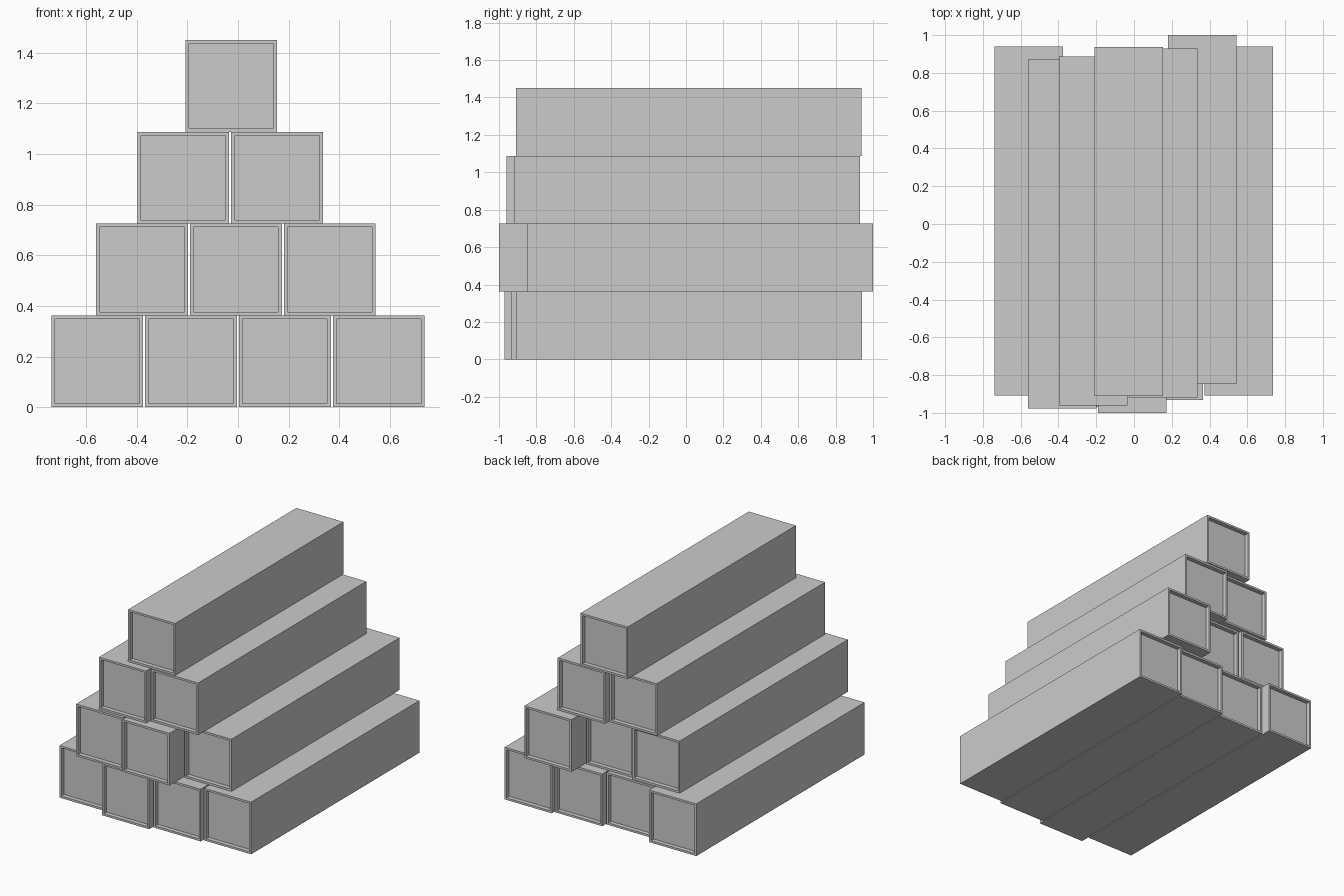
import bpy, bmesh

if "Cube" in bpy.data.objects:
    bpy.data.objects.remove(bpy.data.objects["Cube"])

SIDE = 0.3625      # square section of each beam
LENGTH = 1.848     # length along y
RIM = 0.02         # rim width around the recessed ends
DEPTH = 0.03       # depth of the end recess


def beam(name, x, z, front):
    """Square beam with a shallow recessed panel in both ends."""
    bm = bmesh.new()
    bmesh.ops.create_cube(bm, size=1)
    bmesh.ops.scale(bm, vec=(SIDE, LENGTH, SIDE), verts=bm.verts)
    bmesh.ops.translate(bm, vec=(x, front + LENGTH / 2, z + SIDE / 2), verts=bm.verts)
    bm.normal_update()
    ends = [f for f in bm.faces if abs(f.normal.y) > 0.9]
    for face in ends:
        inward = -face.normal.copy()
        bmesh.ops.inset_individual(bm, faces=[face], thickness=RIM)
        # second zero-width inset gives the recess its straight walls
        out = bmesh.ops.extrude_discrete_faces(bm, faces=[face])["faces"]
        bmesh.ops.translate(bm, vec=inward * DEPTH, verts=out[0].verts)
    bmesh.ops.recalc_face_normals(bm, faces=bm.faces)
    mesh = bpy.data.meshes.new(name)
    bm.to_mesh(mesh)
    bm.free()
    bpy.context.collection.objects.link(bpy.data.objects.new(name, mesh))


# Rows from bottom to top: centre x of the first beam, front y of each beam
rows = [
    (-0.556, (-0.908, -0.97, -0.933, -0.908)),
    (-0.379, (-0.978, -1.0, -0.848)),
    (-0.216, (-0.96, -0.918)),
    (-0.027, (-0.91,)),
]
PITCH = 0.3705
for r, (x0, fronts) in enumerate(rows):
    for i, front in enumerate(fronts):
        beam(f"beam_row{r + 1}_{i + 1}", x0 + i * PITCH, r * SIDE, front)
